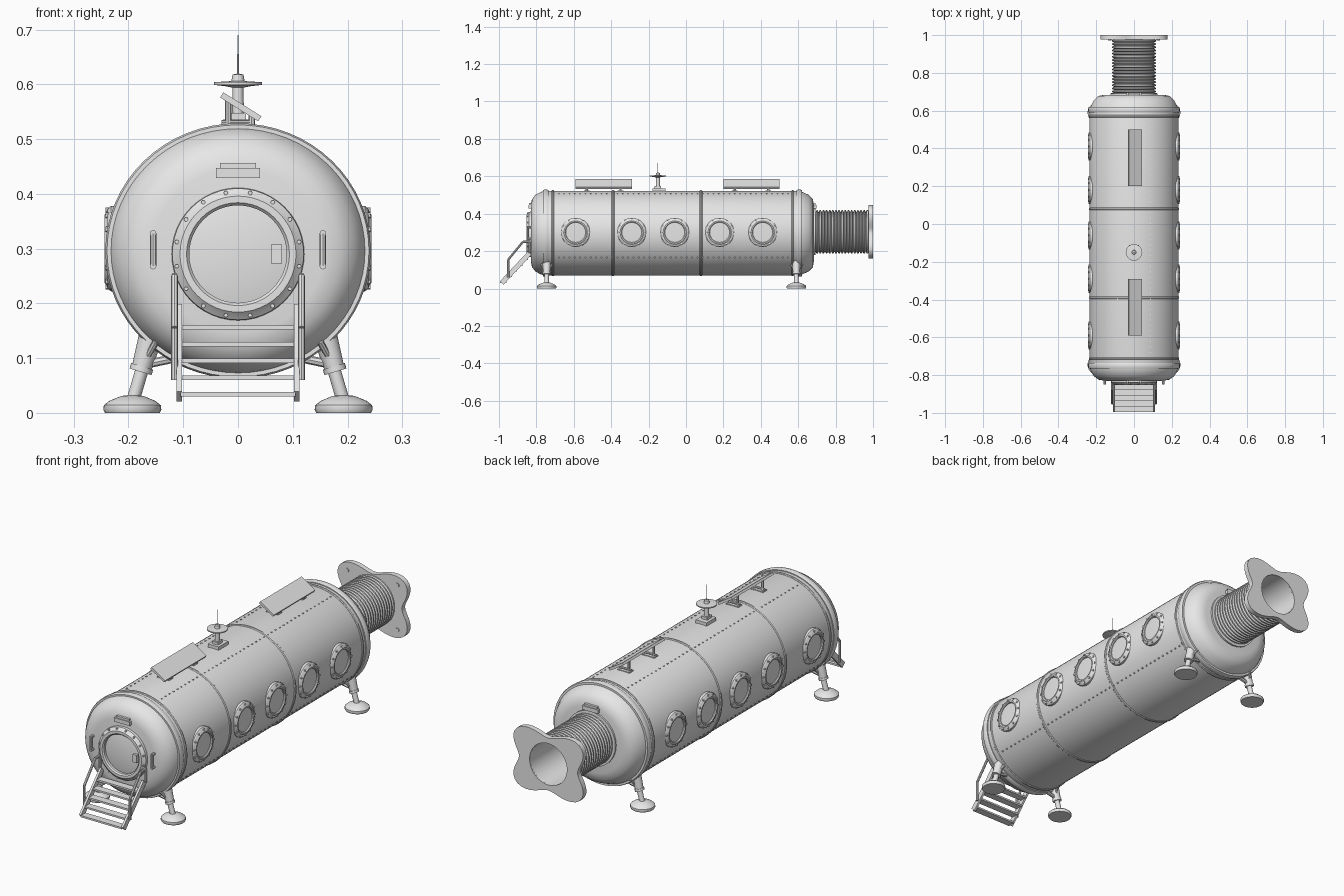
import bpy, bmesh, math
from mathutils import Vector, Matrix

if "Cube" in bpy.data.objects:
    bpy.data.objects.remove(bpy.data.objects["Cube"])

grey = bpy.data.materials.new("light_grey")
grey.diffuse_color = (0.8, 0.8, 0.8, 1)
grey.use_nodes = True
grey.node_tree.nodes["Principled BSDF"].inputs["Base Color"].default_value = grey.diffuse_color
CZ = 0.296          # height of the hull axis
HR, WX = 0.226, 1.04  # hull radius and sideways stretch
X, Y, Z = Vector((1, 0, 0)), Vector((0, 1, 0)), Vector((0, 0, 1))


def lathe(bm, profile, origin=(0, 0, 0), axis=Z, segs=32, sx=1.0, closed=False):
    """Spin (radius, distance) points about an axis."""
    rot = Z.rotation_difference(axis).to_matrix()
    o, rings = Vector(origin), []
    for r, h in profile:
        n = segs if r > 1e-6 else 1
        rings.append([bm.verts.new(o + rot @ Vector((
            r * sx * math.cos(2 * math.pi * i / segs),
            r * math.sin(2 * math.pi * i / segs), h))) for i in range(n)])
    pairs = list(zip(rings, rings[1:])) + ([(rings[-1], rings[0])] if closed else [])
    for a, b in pairs:
        for i in range(segs):
            j = (i + 1) % segs
            q = [a[i % len(a)], a[j % len(a)], b[j % len(b)], b[i % len(b)]]
            bm.faces.new(list(dict.fromkeys(q)))


def rod(bm, a, b, r, r2=None, segs=8):
    a, b = Vector(a), Vector(b)
    d = b - a
    lathe(bm, [(0, 0), (r, 0), (r2 or r, d.length), (0, d.length)], a, d.normalized(), segs)


def box(bm, centre, size, rot=Matrix()):
    m = Matrix.Translation(centre) @ rot @ Matrix.Diagonal((*size, 1))
    bmesh.ops.create_cube(bm, size=1, matrix=m)


def finish(name, bm, angle=35):
    bmesh.ops.recalc_face_normals(bm, faces=bm.faces[:])
    me = bpy.data.meshes.new(name)
    bm.to_mesh(me)
    bm.free()
    me.materials.append(grey)
    ob = bpy.data.objects.new(name, me)
    bpy.context.collection.objects.link(ob)
    bpy.ops.object.select_all(action='DESELECT')
    ob.select_set(True)
    bpy.context.view_layer.objects.active = ob
    bpy.ops.object.shade_smooth_by_angle(angle=math.radians(angle))
    return ob


# Pressure hull
bm = bmesh.new()
lathe(bm, [(0, -0.826), (0.15, -0.83), (0.18, -0.824), (0.205, -0.805), (0.221, -0.775),
           (HR, -0.75), (HR, 0.60), (0.221, 0.62), (0.205, 0.655), (0.182, 0.678),
           (0.15, 0.684), (0, 0.684)], (0, 0, CZ), Y, 64, WX)
finish("hull", bm)

# Hoops around the hull: heavy at the ends, thin at the panel seams
bm = bmesh.new()
for y, w, r in [(-0.75, 0.03, 0.233), (-0.712, 0.012, 0.230), (-0.39, 0.014, 0.2295),
                (0.08, 0.014, 0.2295), (0.57, 0.012, 0.230), (0.605, 0.03, 0.233)]:
    lathe(bm, [(0.21, -w / 2), (r - 0.003, -w / 2), (r, -w / 4), (r, w / 4),
               (r - 0.003, w / 2), (0.21, w / 2)], (0, y, CZ), Y, 64, WX, True)
finish("hull_hoops", bm)

# Rivet rows along the hull
bm = bmesh.new()
for deg in (68, 112, -35, 215):
    a = math.radians(deg)
    for i in range(44):
        y = -0.68 + i * 0.0285
        box(bm, (HR * WX * math.cos(a), y, CZ + HR * math.sin(a)), (0.005, 0.006, 0.005))
finish("hull_rivets", bm)

# Round windows on both sides
frames, glass = bmesh.new(), bmesh.new()
for side in (-1, 1):
    for y in (-0.59, -0.29, -0.06, 0.18, 0.41):
        o = (0, y, 0.30)
        lathe(frames, [(0.078, 0.205), (0.078, 0.232), (0.073, 0.238), (0.066, 0.240),
                       (0.062, 0.244), (0.056, 0.244), (0.053, 0.240), (0.053, 0.205)],
              o, X * side, 32, 1, True)
        for k in range(12):
            a = k * math.pi / 6
            p = Vector((side * 0.236, y + 0.070 * math.cos(a), 0.30 + 0.070 * math.sin(a)))
            rod(frames, p, p + X * side * 0.006, 0.005, segs=6)
        lathe(glass, [(0.055, 0.205), (0.055, 0.2365), (0, 0.2385)], o, X * side, 32)
finish("window_frames", frames)
finish("window_panes", glass)

# Front door with its frame
DZ = 0.29
bm = bmesh.new()
lathe(bm, [(0.122, -0.82), (0.120, -0.84), (0.112, -0.846), (0.106, -0.852),
           (0.094, -0.852), (0.089, -0.846), (0.089, -0.82)], (0, 0, DZ), Y, 48, 1, True)
for k in range(16):
    a = (k + 0.5) * math.pi / 8
    rod(bm, (0.114 * math.cos(a), -0.84, DZ + 0.114 * math.sin(a)),
        (0.114 * math.cos(a), -0.849, DZ + 0.114 * math.sin(a)), 0.004, segs=6)
finish("door_frame", bm)
bm = bmesh.new()
lathe(bm, [(0, -0.842), (0.06, -0.840), (0.091, -0.834), (0.091, -0.82)], (0, 0, DZ), Y, 48)
finish("door", bm)
bm = bmesh.new()
box(bm, (0.07, -0.843, DZ), (0.02, 0.014, 0.035))
for s in (-1, 1):   # grab handles beside the door
    rod(bm, (s * 0.155, -0.845, 0.268), (s * 0.155, -0.845, 0.328), 0.006)
    for z in (0.268, 0.328):
        rod(bm, (s * 0.155, -0.815, z), (s * 0.155, -0.849, z), 0.006)
finish("door_handles", bm)

# Lamp boxes over both ends
bm = bmesh.new()
for y in (-0.828, 0.682):
    box(bm, (0, y, 0.438), (0.08, 0.03, 0.018))
    box(bm, (0, y, 0.451), (0.065, 0.022, 0.010))
finish("end_lamps", bm)

# Ribbed docking tube, open at the back
bm = bmesh.new()
prof = [(0.125, 0.675), (0.125, 0.692)]
n = 17
for i in range(n):
    y = 0.693 + i * 0.285 / n
    prof += [(0.105, y), (0.116, y + 0.005), (0.116, y + 0.011)]
prof += [(0.105, 0.98), (0.105, 0.995), (0.095, 0.995), (0.092, 0.69), (0, 0.69)]
lathe(bm, prof, (0, 0, 0.303), Y, 32)
finish("docking_tube", bm, 50)

# Four-lobed flange
bm = bmesh.new()
S, loops = 64, []
for outer, y in ((True, 0.976), (True, 1.0), (False, 1.0), (False, 0.976)):
    ring = []
    for i in range(S):
        a = 2 * math.pi * i / S
        r = 0.150 - 0.030 * math.cos(4 * a) if outer else 0.095
        ring.append(bm.verts.new((r * math.cos(a) * (1.24 if outer else 1), y,
                                  0.303 + r * math.sin(a))))
    loops.append(ring)
for k in range(4):
    a, b = loops[k], loops[(k + 1) % 4]
    for i in range(S):
        j = (i + 1) % S
        bm.faces.new((a[i], a[j], b[j], b[i]))
for sx in (-1, 1):
    for sz in (-1, 1):   # bolt in each lobe
        rod(bm, (sx * 0.128, 0.972, 0.303 + sz * 0.103), (sx * 0.128, 0.9999, 0.303 + sz * 0.103), 0.009)
finish("docking_flange", bm)

# Legs with round feet
bm = bmesh.new()
for y in (-0.745, 0.59):
    for s in (-1, 1):
        lathe(bm, [(0, 0), (0.05, 0), (0.053, 0.006), (0.052, 0.014), (0.042, 0.022),
                   (0.02, 0.031), (0, 0.033)], (s * 0.193, y, 0), Z, 24)
        rod(bm, (s * 0.155, y, 0.155), (s * 0.177, y, 0.078), 0.023, 0.018, 12)
        rod(bm, (s * 0.172, y, 0.09), (s * 0.192, y, 0.022), 0.012, segs=12)
        rod(bm, (s * 0.178, y, 0.075), (s * 0.175, y, 0.085), 0.021, segs=12)
        rod(bm, (s * 0.115, y, 0.10), (s * 0.172, y, 0.088), 0.008)
        for t in (-1, 1):
            rod(bm, (s * 0.15, y + t * 0.03, 0.13), (s * 0.175, y, 0.085), 0.006)
finish("legs", bm)

# Entry stairs with handrails
bm = bmesh.new()
for s in (-1, 1):
    a, b = Vector((s * 0.107, -0.985, 0.03)), Vector((s * 0.107, -0.835, 0.19))
    ang = math.atan2(b.z - a.z, b.y - a.y)
    box(bm, (a + b) / 2, (0.01, (b - a).length, 0.026), Matrix.Rotation(ang, 4, 'X'))
    path = [(-0.95, 0.06), (-0.95, 0.155), (-0.872, 0.25), (-0.835, 0.25), (-0.835, 0.19)]
    for p, q in zip(path, path[1:]):
        rod(bm, (s * 0.116, *p), (s * 0.116, *q), 0.006)
finish("stair_rails", bm)
bm = bmesh.new()
for i in range(5):
    box(bm, (0, -0.977 + i * 0.0285, 0.034 + i * 0.0305), (0.21, 0.034, 0.008))
finish("stair_treads", bm)

# Tilted roof panels on struts
panels, struts = bmesh.new(), bmesh.new()
tilt = Matrix.Rotation(math.radians(32), 4, 'Y')
for y in (-0.44, 0.35):
    box(panels, (0.005, y, 0.559), (0.082, 0.30, 0.011), tilt)
    for t in (-0.09, 0.09):
        rod(struts, (-0.018, y + t, 0.515), (-0.018, y + t, 0.572), 0.006)
        rod(struts, (0.025, y + t, 0.515), (0.025, y + t, 0.545), 0.006)
        rod(struts, (-0.03, y + t, 0.53), (0.03, y + t, 0.53), 0.005)
        box(struts, (0, y + t, 0.521), (0.06, 0.03, 0.008))
finish("roof_panels", panels)
finish("panel_struts", struts)

# Antenna mast with dish and needle
bm = bmesh.new()
box(bm, (0, -0.145, 0.525), (0.055, 0.07, 0.022))
box(bm, (0, -0.15, 0.541), (0.03, 0.035, 0.014))
lathe(bm, [(0, 0.54), (0.011, 0.54), (0.010, 0.594), (0.025, 0.597), (0.044, 0.599),
           (0.044, 0.604), (0.012, 0.606), (0.010, 0.618), (0, 0.62)], (0, -0.15, 0), Z, 20)
rod(bm, (0, -0.15, 0.615), (0, -0.15, 0.69), 0.0018, 0.001, 6)
finish("antenna", bm)
